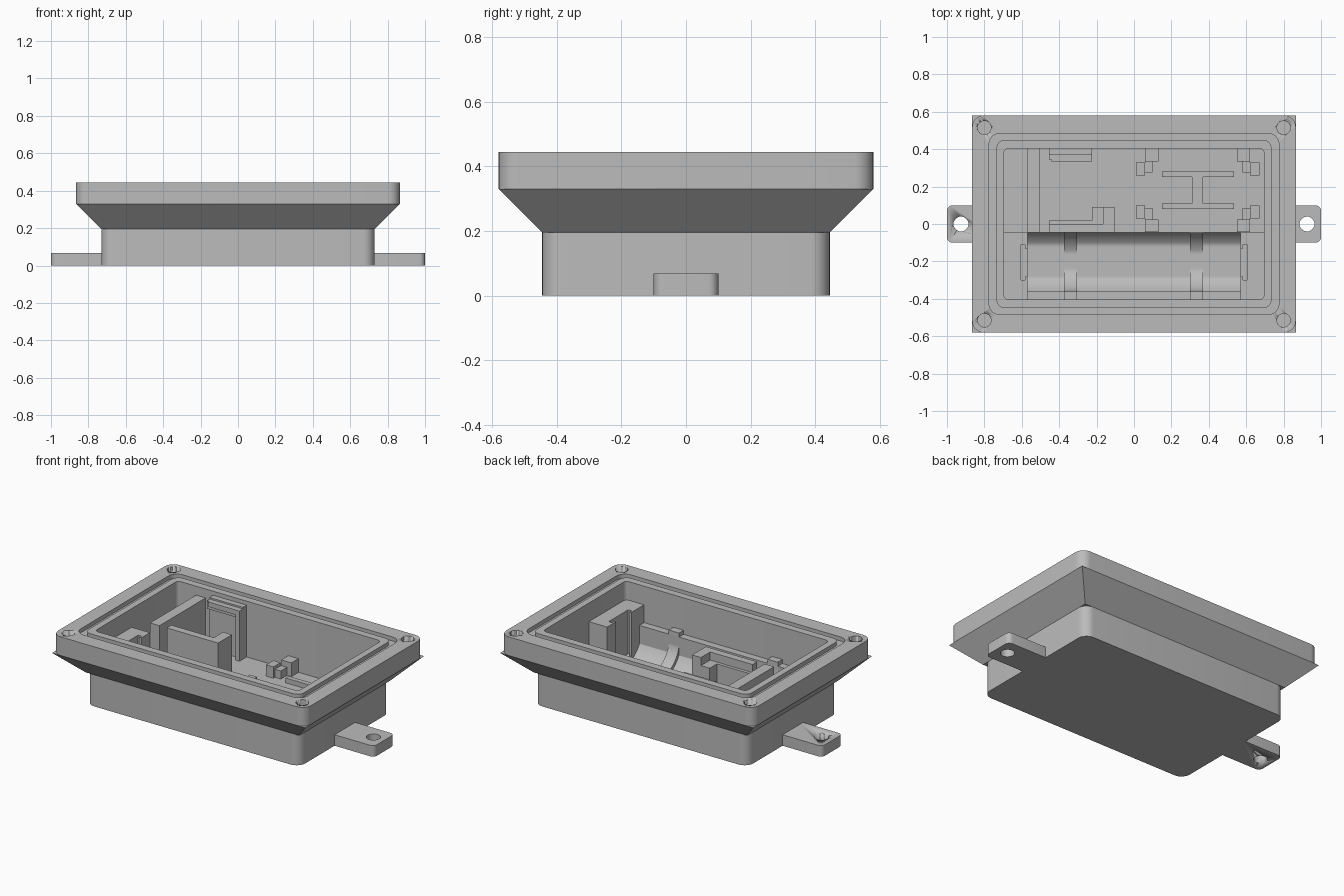
import bpy, bmesh
from math import sin, cos, pi, sqrt

if "Cube" in bpy.data.objects:
    bpy.data.objects.remove(bpy.data.objects["Cube"])

grey = bpy.data.materials.new("plain grey")
grey.use_nodes = True
GREY = (0.5, 0.5, 0.5, 1)
grey.diffuse_color = GREY
grey.node_tree.nodes["Principled BSDF"].inputs["Base Color"].default_value = GREY


def finish(bm, name, smooth=False):
    bmesh.ops.remove_doubles(bm, verts=bm.verts, dist=1e-5)
    bmesh.ops.recalc_face_normals(bm, faces=bm.faces)
    mesh = bpy.data.meshes.new(name)
    bm.to_mesh(mesh)
    bm.free()
    mesh.materials.append(grey)
    ob = bpy.data.objects.new(name, mesh)
    bpy.context.collection.objects.link(ob)
    if smooth:
        bpy.ops.object.select_all(action='DESELECT')
        ob.select_set(True)
        bpy.context.view_layer.objects.active = ob
        bpy.ops.object.shade_smooth_by_angle(angle=pi / 6)
    return ob


def outline(hx, hy, r, sharp=False, cx=0, steps=8):
    """Rounded rectangle; sharp pushes each arc out to its square corner."""
    pts = []
    for q, (sx, sy) in enumerate([(1, 1), (-1, 1), (-1, -1), (1, -1)]):
        for i in range(steps + 1):
            a = (q + i / steps) * pi / 2
            if sharp and 0 < i < steps:
                pts.append((cx + sx * hx, sy * hy))
            else:
                pts.append((cx + sx * (hx - r) + r * cos(a), sy * (hy - r) + r * sin(a)))
    return pts


def loft(name, rings, smooth=True):
    bm = bmesh.new()
    loops = [[bm.verts.new((x, y, z)) for x, y in pts] for pts, z in rings]
    n = len(loops[0])
    for a, b in zip(loops, loops[1:]):
        for i in range(n):
            j = (i + 1) % n
            bm.faces.new((a[i], a[j], b[j], b[i]))
    bm.faces.new(loops[0])
    bm.faces.new(loops[-1])
    return finish(bm, name, smooth)


def box(name, x, y, z):
    bm = bmesh.new()
    bmesh.ops.create_cube(bm, size=1)
    for v in bm.verts:
        v.co = [lo + (c + 0.5) * (hi - lo) for c, (lo, hi) in zip(v.co, (x, y, z))]
    return finish(bm, name)


def extrude_x(name, profile, x0, x1):
    bm = bmesh.new()
    face = bm.faces.new([bm.verts.new((x0, y, z)) for y, z in profile])
    new = bmesh.ops.extrude_face_region(bm, geom=[face])["geom"]
    for v in new:
        if isinstance(v, bmesh.types.BMVert):
            v.co.x = x1
    return finish(bm, name, True)


def drill(ob, x, y, r, z0, z1):
    bm = bmesh.new()
    bmesh.ops.create_cone(bm, cap_ends=True, segments=32, radius1=r, radius2=r, depth=z1 - z0)
    bmesh.ops.translate(bm, verts=bm.verts, vec=(x, y, (z0 + z1) / 2))
    cutter = finish(bm, "hole_cutter", True)
    mod = ob.modifiers.new("hole", 'BOOLEAN')
    mod.operation, mod.object = 'DIFFERENCE', cutter
    bpy.context.view_layer.objects.active = ob
    bpy.ops.object.modifier_apply(modifier=mod.name)
    bpy.data.objects.remove(cutter)


# Hollow case: box, flare, rim, seal groove and cavity
R = 0.06
shell = loft("case_shell", [
    (outline(0.73, 0.445, R), 0), (outline(0.73, 0.445, R), 0.195),
    (outline(0.73, 0.445, R, True), 0.195), (outline(0.865, 0.58, R, True), 0.33),
    (outline(0.865, 0.58, R), 0.33), (outline(0.865, 0.58, R), 0.445),
    (outline(0.775, 0.485, R), 0.445), (outline(0.775, 0.485, R), 0.42),
    (outline(0.735, 0.45, 0.045), 0.42), (outline(0.735, 0.45, 0.045), 0.445),
    (outline(0.695, 0.405, 0.025), 0.445), (outline(0.695, 0.405, 0.025), 0.03)])
for sx in (-1, 1):
    for sy in (-1, 1):
        drill(shell, sx * 0.8, sy * 0.515, 0.036, 0.32, 0.5)

# Mounting tabs
for side, s in (("left", 1), ("right", -1)):
    pts = outline(0.1525, 0.1, 0.03, cx=s * 0.8475)
    tab = loft("mounting_tab_" + side, [(pts, 0), (pts, 0.068)])
    drill(tab, s * 0.925, 0, 0.04, -0.1, 0.2)

# Rear floor and cell trough
CY, CZ = -0.2, 0.2
FLOOR = 0.1
box("rear_floor", (-0.695, 0.695), (-0.045, 0.405), (0.02, FLOOR))


def trough(r, low, top):
    arc = []
    for i in range(33):
        y = -0.36 + 0.315 * i / 32
        arc.append((y, max(low, CZ - sqrt(r * r - (y - CY) ** 2))))
    return [(-0.405, 0.02), (-0.405, top), (-0.36, top)] + arc + [(-0.045, 0.02)]


extrude_x("cell_trough", trough(0.185, 0.038, 0.22), -0.57, 0.57)
for x in (-0.34, 0.335):
    extrude_x("cell_rib", trough(0.165, 0.042, 0.245), x - 0.035, x + 0.035)

# End blocks with contact slots
for s in (-1, 1):
    def span(a, b):
        return (min(s * a, s * b), max(s * a, s * b))
    box("end_block", span(0.605, 0.695), (-0.405, -0.045), (0.02, 0.33))
    box("end_cheek_front", span(0.57, 0.605), (-0.405, -0.3), (0.02, 0.33))
    box("end_cheek_rear", span(0.57, 0.605), (-0.11, -0.045), (0.02, 0.33))
    box("contact_base", span(0.57, 0.605), (-0.3, -0.11), (0.02, 0.06))
    for y in (-0.3, -0.13):
        box("contact_lip", span(0.57, 0.582), (y, y + 0.02), (0.02, 0.33))

# Tall partition and the two board clips
box("partition", (-0.57, -0.505), (-0.045, 0.405), (0.02, 0.39))
box("front_clip_wall", (-0.455, -0.105), (-0.045, 0.0), (0.02, 0.39))
box("front_clip_ledge", (-0.455, -0.165), (0.0, 0.02), (0.02, 0.34))
box("front_clip_end", (-0.165, -0.105), (0.0, 0.09), (0.02, 0.39))
box("front_clip_step", (-0.225, -0.165), (0.02, 0.09), (0.02, 0.34))
box("rear_clip_wall", (-0.455, -0.225), (0.37, 0.405), (0.02, 0.42))
box("rear_clip_hook", (-0.455, -0.225), (0.345, 0.37), (0.36, 0.41))
box("rear_clip_post", (-0.25, -0.225), (0.335, 0.37), (0.02, 0.41))
box("rear_clip_lip", (-0.44, -0.25), (0.335, 0.345), (0.38, 0.41))

# Four groups of stepped corner posts, mirrored about the bay centre
for sx in (-1, 1):
    for sy in (-1, 1):
        def post(name, x, y, top):
            xs = sorted(0.34 + sx * v for v in x)
            ys = sorted(0.18 + sy * v for v in y)
            box(name, xs, ys, (0.05, top))
        post("outer_post", (0.28, 0.33), (0.08, 0.15), 0.17)
        post("wall_post", (0.21, 0.28), (0.155, 0.224), 0.185)
        post("inner_post", (0.24, 0.28), (0.095, 0.155), 0.15)

# Raised H-shaped rib
box("h_rib_rear", (0.15, 0.535), (0.25, 0.28), (0.05, 0.13))
box("h_rib_front", (0.15, 0.535), (0.08, 0.11), (0.05, 0.13))
box("h_rib_web", (0.31, 0.37), (0.11, 0.25), (0.05, 0.13))
